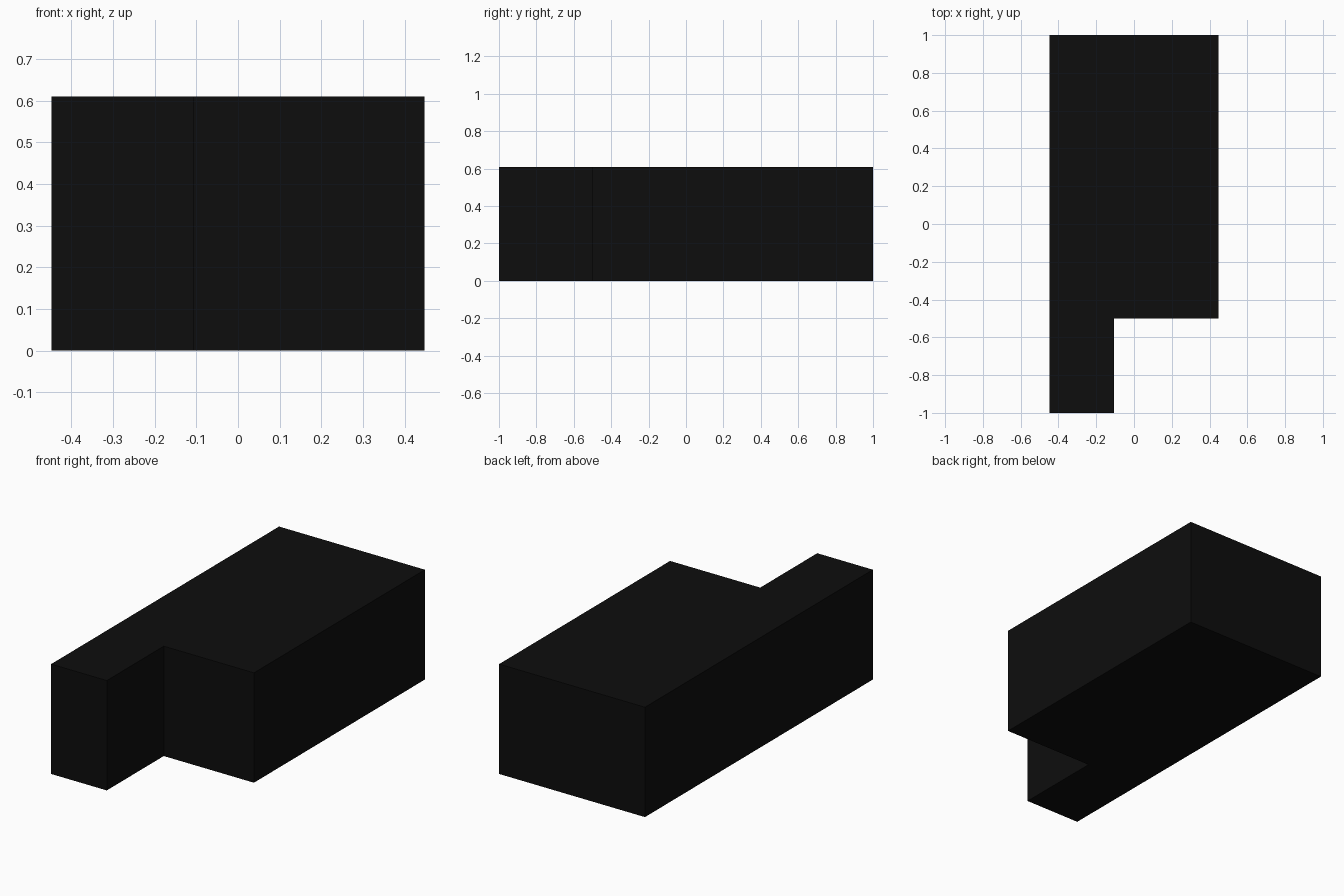
import bpy
import bmesh

if "Cube" in bpy.data.objects:
    bpy.data.objects.remove(bpy.data.objects["Cube"])

HEIGHT = 0.61

# Single near-black colour
black = bpy.data.materials.new("black")
black.diffuse_color = (0.004, 0.004, 0.004, 1.0)
black.use_nodes = True
black.node_tree.nodes["Principled BSDF"].inputs["Base Color"].default_value = black.diffuse_color

# L-shaped footprint: wide body with a narrow arm at the front left
footprint = [(-0.448, -1.0), (-0.106, -1.0), (-0.106, -0.5),
             (0.448, -0.5), (0.448, 1.0), (-0.448, 1.0)]

# Extrude the footprint into a solid block
bm = bmesh.new()
base = bm.faces.new([bm.verts.new((x, y, 0)) for x, y in footprint])
top = bmesh.ops.extrude_face_region(bm, geom=[base], use_keep_orig=True)
bmesh.ops.translate(bm, vec=(0, 0, HEIGHT),
                    verts=[v for v in top["geom"] if isinstance(v, bmesh.types.BMVert)])
bmesh.ops.recalc_face_normals(bm, faces=bm.faces)

mesh = bpy.data.meshes.new("l_shaped_block")
bm.to_mesh(mesh)
bm.free()
mesh.materials.append(black)
bpy.context.collection.objects.link(bpy.data.objects.new("l_shaped_block", mesh))
